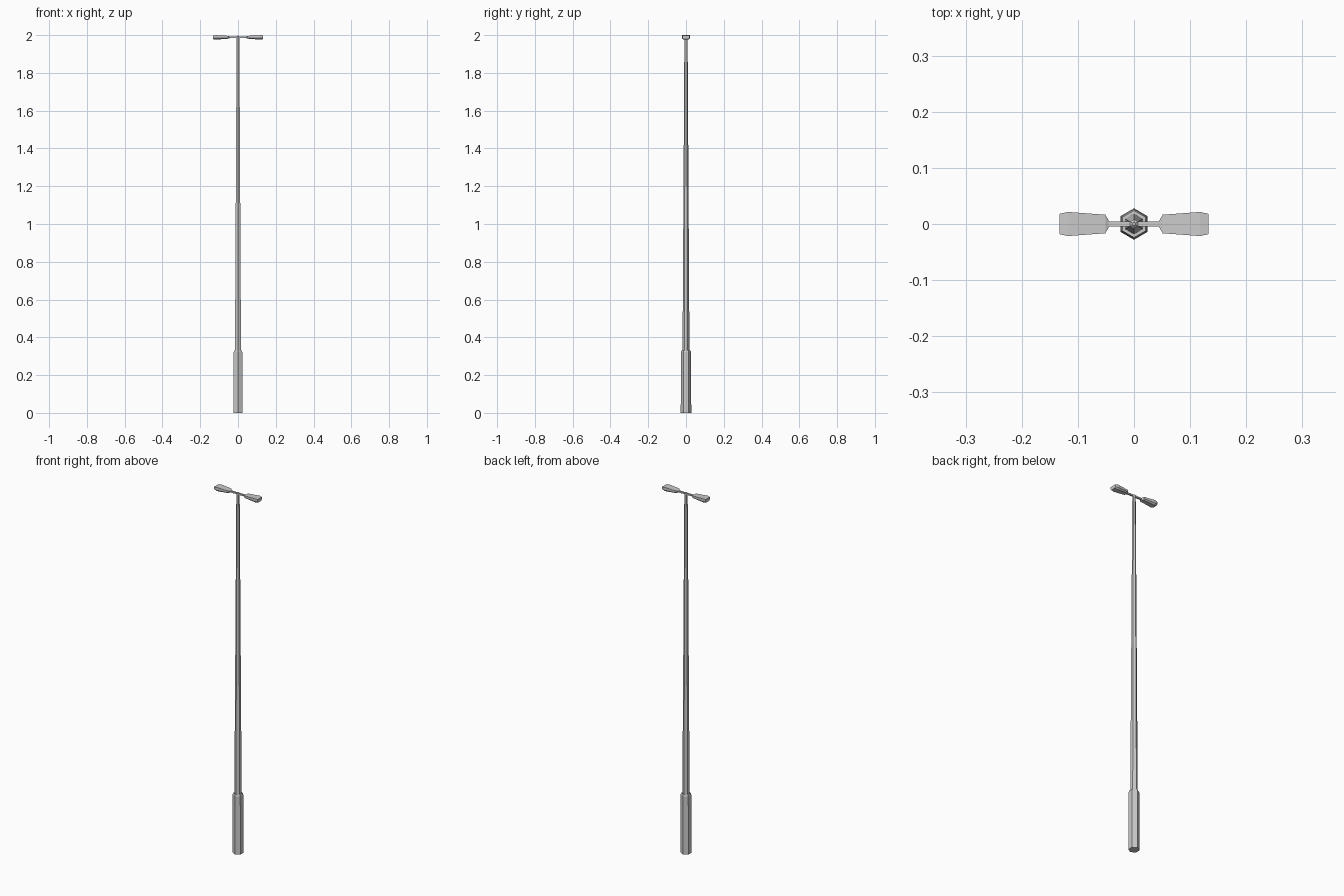
import bpy, bmesh, math

if "Cube" in bpy.data.objects:
    bpy.data.objects.remove(bpy.data.objects["Cube"])


def loft(name, rings):
    """Skin a list of equal-length point rings and cap both ends."""
    bm = bmesh.new()
    loops = [[bm.verts.new(p) for p in ring] for ring in rings]
    n = len(loops[0])
    for a, b in zip(loops, loops[1:]):
        for i in range(n):
            j = (i + 1) % n
            bm.faces.new((a[i], a[j], b[j], b[i]))
    bm.faces.new(loops[0][::-1])
    bm.faces.new(loops[-1])
    bmesh.ops.recalc_face_normals(bm, faces=bm.faces)
    mesh = bpy.data.meshes.new(name)
    bm.to_mesh(mesh)
    bm.free()
    obj = bpy.data.objects.new(name, mesh)
    bpy.context.collection.objects.link(obj)
    return obj


def hexagon(z, r):
    # Corners point towards front and back
    return [(r * math.cos(math.radians(30 + 60 * i)),
             r * math.sin(math.radians(30 + 60 * i)), z) for i in range(6)]


def head_section(x, w, z_low, z_mid, z_top):
    # Flat top, upright sides, chamfered underside
    return [(x, -w, z_top), (x, w, z_top), (x, w, z_mid),
            (x, w * 0.65, z_low), (x, -w * 0.65, z_low), (x, -w, z_mid)]


# Base sleeve and tapered pole
loft("base_sleeve", [hexagon(0, 0.028), hexagon(0.322, 0.0265), hexagon(0.33, 0.024)])
loft("pole", [hexagon(0.32, 0.0185), hexagon(1.985, 0.0085),
              hexagon(1.993, 0.0085), hexagon(1.997, 0.003)])

for side, label in ((1, "right"), (-1, "left")):
    # Thin arm from the pole to the lamp
    loft(label + "_arm", [
        [(side * x, y * w, 1.989 + z * h) for y, z in ((-1, -1), (1, -1), (1, 1), (-1, 1))]
        for x, w, h in ((0.0, 0.0045, 0.004), (0.055, 0.0045, 0.004))])
    # Flat lamp head, wider towards the outer end
    loft(label + "_lamp_head", [head_section(side * x, *s) for x, *s in (
        (0.045, 0.006, 1.984, 1.988, 1.993),
        (0.051, 0.0165, 1.981, 1.986, 1.996),
        (0.118, 0.0215, 1.976, 1.984, 2.0),
        (0.133, 0.018, 1.979, 1.985, 1.998))])
